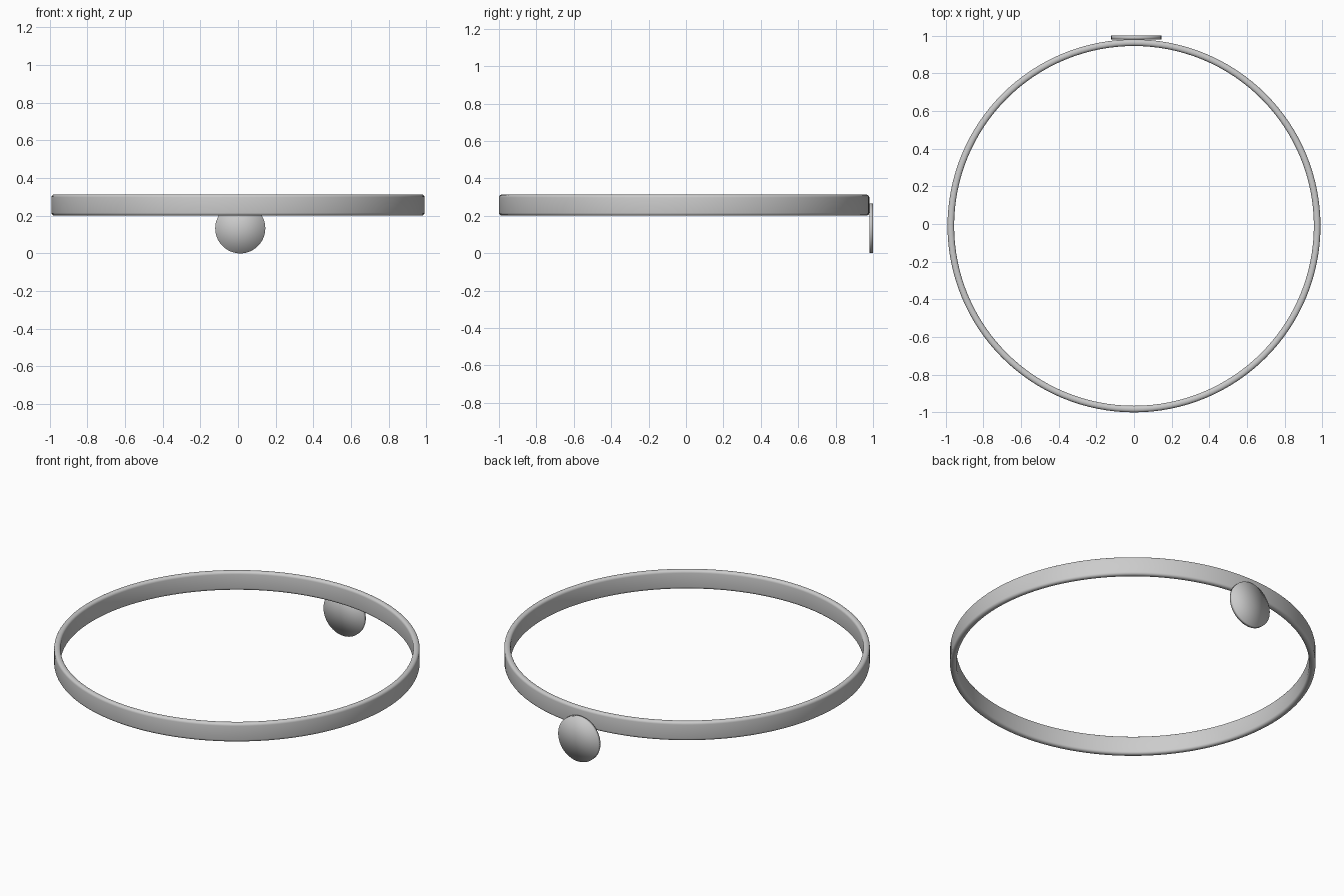
import bpy, bmesh, math

if "Cube" in bpy.data.objects:
    bpy.data.objects.remove(bpy.data.objects["Cube"])

def make_object(name, bm, smooth=True):
    bmesh.ops.recalc_face_normals(bm, faces=bm.faces)
    for f in bm.faces:
        f.smooth = smooth
    me = bpy.data.meshes.new(name)
    bm.to_mesh(me)
    bm.free()
    ob = bpy.data.objects.new(name, me)
    bpy.context.collection.objects.link(ob)
    return ob

# Band: rounded rectangular section swept around a circle
R_IN, R_OUT, Z0, Z1, FILLET, SEGS = 0.955, 0.99, 0.201, 0.313, 0.015, 128
profile = []
for cx, cz, start in ((R_OUT - FILLET, Z1 - FILLET, 0), (R_IN + FILLET, Z1 - FILLET, 90),
                      (R_IN + FILLET, Z0 + FILLET, 180), (R_OUT - FILLET, Z0 + FILLET, 270)):
    for i in range(5):
        a = math.radians(start + 22.5 * i)
        profile.append((cx + FILLET * math.cos(a), cz + FILLET * math.sin(a)))

bm = bmesh.new()
rings = []
for s in range(SEGS):
    t = 2 * math.pi * s / SEGS
    rings.append([bm.verts.new((r * math.cos(t), r * math.sin(t), z)) for r, z in profile])
n = len(profile)
for s in range(SEGS):
    a, b = rings[s], rings[(s + 1) % SEGS]
    for i in range(n):
        j = (i + 1) % n
        bm.faces.new((a[i], b[i], b[j], a[j]))
band = make_object("band", bm)
band.location.y = -0.01

# Small round tag on the back of the band, softly shaded over its rim
bm = bmesh.new()
bmesh.ops.create_cone(bm, cap_ends=True, cap_tris=True, segments=64,
                      radius1=0.133, radius2=0.133, depth=0.02)
tag = make_object("round_tag", bm)
tag.rotation_euler.x = math.pi / 2
tag.location = (0.012, 0.99, 0.133)
